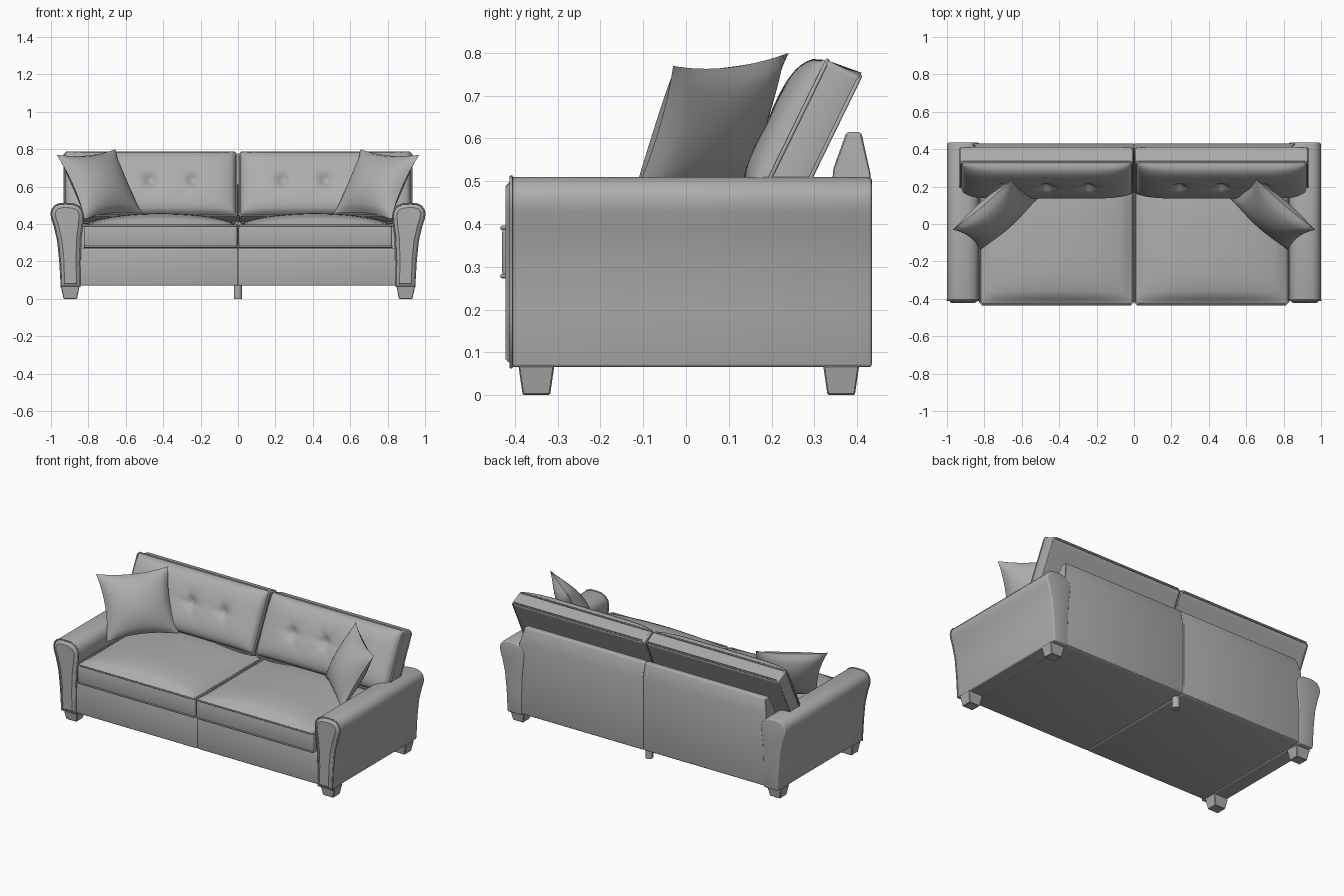
import bpy, bmesh, math
from mathutils import Matrix, Vector

if "Cube" in bpy.data.objects:
    bpy.data.objects.remove(bpy.data.objects["Cube"])

fabric = bpy.data.materials.new("grey_fabric")
fabric.diffuse_color = (0.42, 0.42, 0.42, 1)
fabric.use_nodes = True
fabric.node_tree.nodes["Principled BSDF"].inputs["Base Color"].default_value = fabric.diffuse_color


def finish(name, bm, angle=40):
    bmesh.ops.recalc_face_normals(bm, faces=bm.faces[:])
    me = bpy.data.meshes.new(name)
    bm.to_mesh(me)
    me.materials.append(fabric)
    me.shade_smooth()
    me.set_sharp_from_angle(angle=math.radians(angle))
    ob = bpy.data.objects.new(name, me)
    bpy.context.collection.objects.link(ob)


def pair(name, bm, angle=40):
    """Keep the right-hand part and add its mirror image on the left."""
    finish("right_" + name, bm, angle)
    for v in bm.verts:
        v.co.x *= -1
    finish("left_" + name, bm, angle)
    bm.free()


def sharp(bm):
    bm.normal_update()
    return [e for e in bm.edges if len(e.link_faces) == 2 and e.calc_face_angle() > 1.0]


def bevel(bm, edges, r, seg=3):
    bmesh.ops.bevel(bm, geom=edges, offset=r, segments=seg, profile=0.5,
                    affect='EDGES', clamp_overlap=True)


def prism(points, axis, a, b):
    """Extrude a closed profile along x (profile is y,z) or y (profile is x,z)."""
    bm = bmesh.new()
    def at(p, t):
        return (t, p[0], p[1]) if axis == 'x' else (p[0], t, p[1])
    lo = [bm.verts.new(at(p, a)) for p in points]
    hi = [bm.verts.new(at(p, b)) for p in points]
    bm.faces.new(lo)
    bm.faces.new(hi)
    n = len(points)
    for i in range(n):
        j = (i + 1) % n
        bm.faces.new((lo[i], lo[j], hi[j], hi[i]))
    bmesh.ops.recalc_face_normals(bm, faces=bm.faces[:])
    return bm


def cushion(w, d, t, nx, ny, dome, r, mat):
    """Slab w x d x t on local z = 0 with a domed top, placed by a matrix."""
    bm = bmesh.new()
    bmesh.ops.create_cube(bm, size=2)
    for axis, cuts in ((0, nx), (1, ny)):
        es = [e for e in bm.edges if abs(e.verts[0].co[axis] - e.verts[1].co[axis]) > 1.5]
        bmesh.ops.subdivide_edges(bm, edges=es, cuts=cuts, use_grid_fill=True)
    edges = sharp(bm)
    for v in bm.verts:
        u, s, k = v.co
        z = t + dome(u, s) if k > 0 else 0
        v.co = mat @ Vector((u * w / 2, s * d / 2, z))
    bevel(bm, edges, r)
    return bm


def piping(name, pts, r=0.005):
    for side, s in (("right_", 1), ("left_", -1)):
        cu = bpy.data.curves.new(side + name, 'CURVE')
        cu.dimensions = '3D'
        cu.bevel_depth = r
        cu.bevel_resolution = 2
        sp = cu.splines.new('POLY')
        sp.points.add(len(pts) - 1)
        for p, q in zip(sp.points, pts):
            p.co = (q[0] * s, q[1], q[2], 1)
        sp.use_cyclic_u = True
        cu.materials.append(fabric)
        bpy.context.collection.objects.link(bpy.data.objects.new(side + name, cu))


def ring(w, d, z, mat, c=0.012):
    """Rectangle with clipped corners, for piping round a cushion."""
    w, d = w / 2, d / 2
    pts = [(w, c - d), (w, d - c), (w - c, d), (c - w, d),
           (-w, d - c), (-w, c - d), (c - w, -d), (w - c, -d)]
    return [mat @ Vector((x, y, z)) for x, y in pts]


# rolled arms with a padded front panel
arm = [(0.945, 0.065), (0.952, 0.20), (0.963, 0.31), (0.982, 0.39), (0.995, 0.43),
       (0.999, 0.455), (0.993, 0.48), (0.978, 0.498), (0.955, 0.508), (0.92, 0.51),
       (0.88, 0.507), (0.85, 0.494), (0.833, 0.472), (0.828, 0.445), (0.831, 0.40),
       (0.84, 0.33), (0.845, 0.20), (0.845, 0.065)]
bm = prism(arm, 'y', -0.41, 0.435)
bevel(bm, sharp(bm), 0.008)
bm.normal_update()
front = max((f for f in bm.faces if f.normal.y < -0.9), key=lambda f: f.calc_area())
bmesh.ops.inset_region(bm, faces=[front], thickness=0.014)
for v in front.verts:
    v.co.y -= 0.012
pair("arm", bm)
piping("arm_piping", [(x, -0.409, z) for x, z in arm], 0.004)

# base halves meeting at the centre seam
bm = prism([(-0.408, 0.07), (0.42, 0.07), (0.42, 0.27), (-0.408, 0.27)], 'x', 0.0, 0.86)
bevel(bm, sharp(bm), 0.008)
pair("base", bm)

# back frame halves, with a narrowed top
bm = prism([(0.30, 0.072), (0.431, 0.072), (0.431, 0.52), (0.41, 0.615),
            (0.375, 0.615), (0.345, 0.53), (0.32, 0.30)], 'x', 0.0, 0.865)
for v in bm.verts:
    if v.co.z > 0.6 and v.co.x > 0.5:
        v.co.x = 0.84
bevel(bm, sharp(bm), 0.007)
pair("back_frame", bm, 25)

# seat cushions
seat_at = Matrix.Translation((0.414, -0.065, 0.275))
def seat_dome(u, s):
    return 0.065 * (max(0, 1 - u * u) * max(0, 1 - s ** 4)) ** 0.65
pair("seat_cushion", cushion(0.82, 0.73, 0.118, 22, 20, seat_dome, 0.012, seat_at))
for label, z in (("upper", 0.116), ("lower", 0.003)):
    piping(label + "_seat_piping", ring(0.818, 0.73, z, seat_at))

# leaning back cushions, tufted at three points
c, s = math.cos(math.radians(26)), math.sin(math.radians(26))
back_at = Matrix(((1, 0, 0, 0.4675), (0, s, -c, 0.327), (0, c, s, 0.574), (0, 0, 0, 1)))
def back_dome(u, v):
    z = 0.066 * (max(0, 1 - u ** 6) * max(0, 1 - v ** 4)) ** 0.55
    edge = max(0, 1 - u * u) * max(0, 1 - v * v)
    for k in (-0.49, 0, 0.49):
        dx, dy = (u - k) * 0.4625, v * 0.19
        r = math.hypot(dx, dy)
        fold = 1 + 0.35 * math.cos(6 * math.atan2(dy, dx))
        z -= 0.026 * math.exp(-(r / 0.03) ** 2)
        z -= 0.009 * edge * fold * math.exp(-(r / 0.08) ** 2)
    return z
pair("back_cushion", cushion(0.925, 0.38, 0.09, 60, 28, back_dome, 0.009, back_at), 50)
for label, z in (("front", 0.088), ("rear", 0.003)):
    piping(label + "_back_piping", ring(0.922, 0.378, z, back_at))

# throw pillows leaning in the corners: two bulged sheets joined at the rim
corner = [Vector(p) for p in ((0.51, 0.14, 0.455), (0.82, -0.14, 0.425),
                              (0.97, -0.03, 0.77), (0.655, 0.24, 0.80))]
normal = (corner[1] - corner[0]).cross(corner[3] - corner[0]).normalized()
bm = bmesh.new()
for side in (1, -1):
    made = bmesh.ops.create_grid(bm, x_segments=20, y_segments=20, size=1)
    for v in made["verts"]:
        a, b = v.co.x, v.co.y
        pa, pb = max(0, 1 - a * a), max(0, 1 - b * b)
        u, w = (a * (1 - 0.11 * pb) + 1) / 2, (b * (1 - 0.11 * pa) + 1) / 2
        low = corner[0].lerp(corner[1], u)
        high = corner[3].lerp(corner[2], u)
        v.co = low.lerp(high, w) + normal * side * 0.08 * (pa * pb) ** 0.6
bmesh.ops.remove_doubles(bm, verts=bm.verts[:], dist=0.0005)
pair("throw_pillow", bm, 60)

# tapered corner legs
for label, y in (("front_leg", -0.35), ("back_leg", 0.363)):
    bm = bmesh.new()
    bmesh.ops.create_cube(bm, size=2)
    for v in bm.verts:
        hx, hy = (0.05, 0.042) if v.co.z > 0 else (0.036, 0.032)
        v.co = (0.897 + v.co.x * hx, y + v.co.y * hy, 0.068 if v.co.z > 0 else 0)
    bevel(bm, sharp(bm), 0.003, 1)
    pair(label, bm, 30)

# centre support leg at the back
bm = bmesh.new()
bmesh.ops.create_cone(bm, cap_ends=True, segments=20, radius1=0.022, radius2=0.022,
                      depth=0.08, matrix=Matrix.Translation((0, 0.365, 0.04)))
finish("centre_leg", bm)
bm.free()
